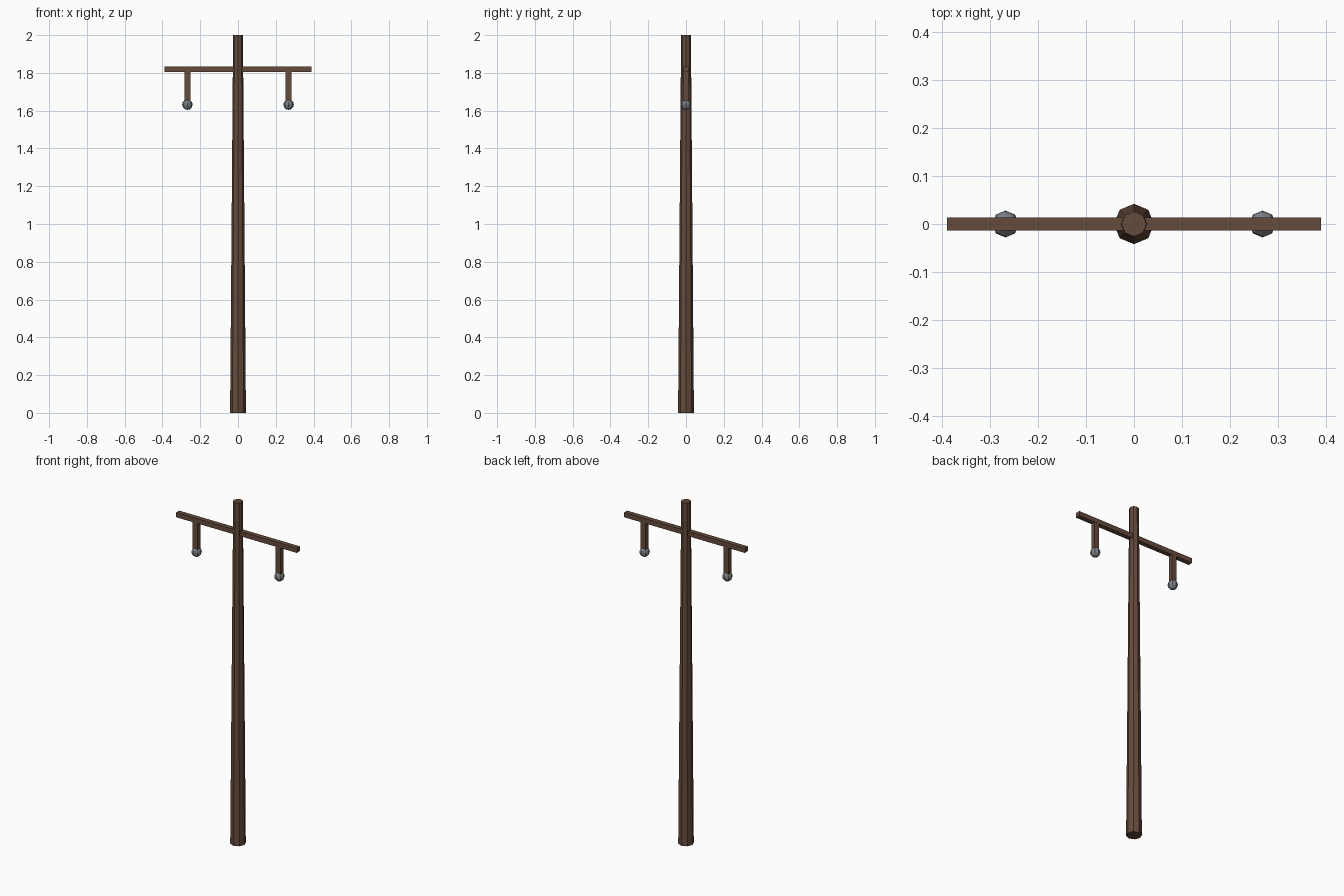
import bpy
from math import pi

if "Cube" in bpy.data.objects:
    bpy.data.objects.remove(bpy.data.objects["Cube"])


def material(name, rgb):
    m = bpy.data.materials.new(name)
    m.diffuse_color = (*rgb, 1)
    m.use_nodes = True
    m.node_tree.nodes["Principled BSDF"].inputs["Base Color"].default_value = m.diffuse_color
    return m


WOOD = material("brown_wood", (0.13, 0.07, 0.045))
GREY = material("grey_insulator", (0.2, 0.22, 0.24))


def finish(name, mat):
    o = bpy.context.object
    o.name = name
    o.data.materials.append(mat)
    return o


def box(name, loc, size):
    bpy.ops.mesh.primitive_cube_add(size=1, location=loc)
    o = finish(name, WOOD)
    o.scale = size
    return o


# Tapered octagonal pole
bpy.ops.mesh.primitive_cone_add(vertices=8, radius1=0.042, radius2=0.026,
                                depth=2, location=(0, 0, 1))
finish("pole", WOOD)

# Crossbar through the pole
box("crossbar", (0, 0, 1.82), (0.78, 0.028, 0.028))

# Hanging posts, each ending in a faceted ball
for side, x in (("left", -0.268), ("right", 0.268)):
    box(side + "_hanger", (x, 0, 1.725), (0.032, 0.027, 0.18))
    bpy.ops.mesh.primitive_uv_sphere_add(segments=8, ring_count=6, radius=0.028,
                                         location=(x, 0, 1.632))
    finish(side + "_ball", GREY)
